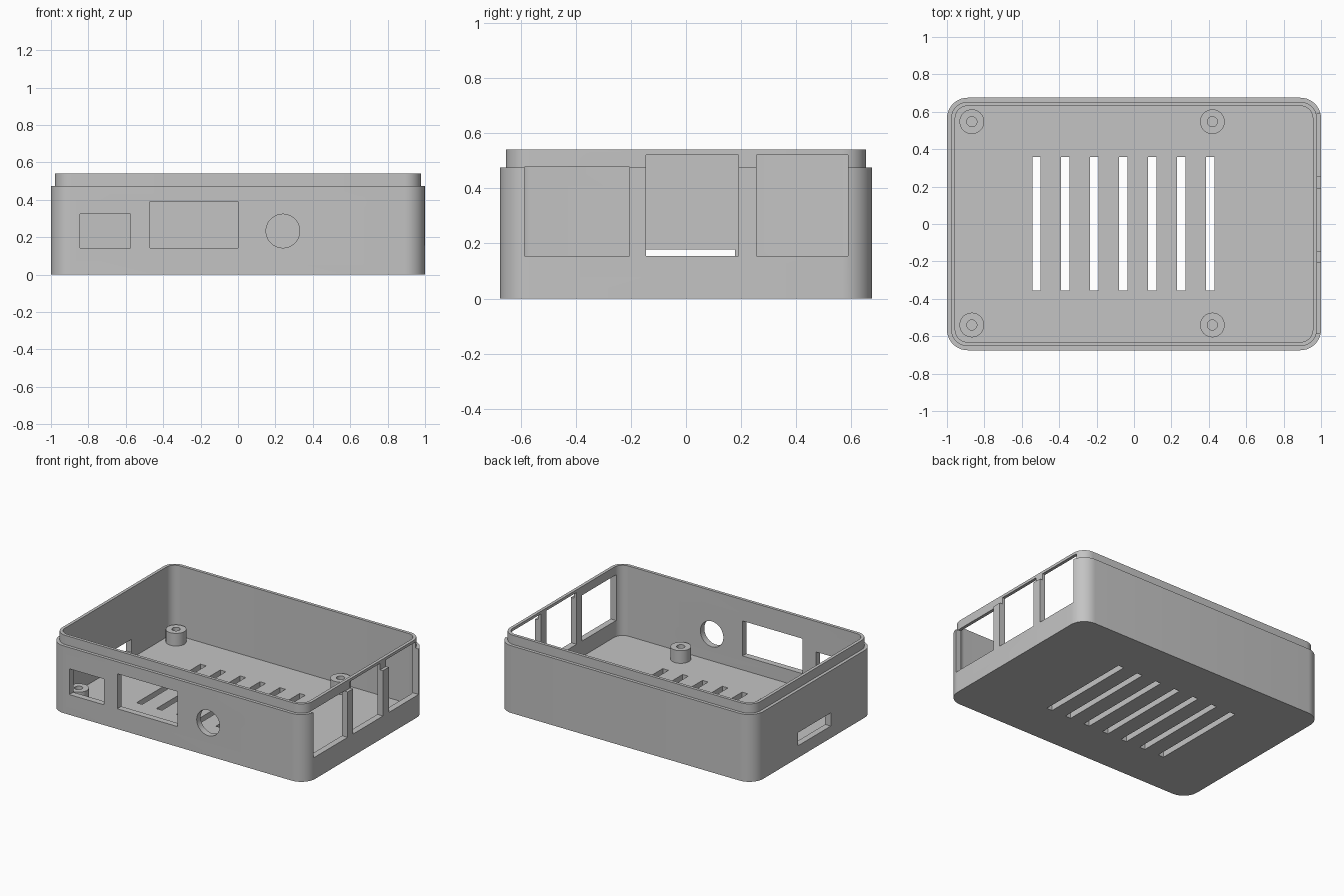
import bpy, bmesh, math
from mathutils import Matrix, Vector

if "Cube" in bpy.data.objects:
    bpy.data.objects.remove(bpy.data.objects["Cube"], do_unlink=True)

HALF_X, HALF_Y, RADIUS = 1.0, 0.675, 0.11
RIM, TOP, FLOOR, WALL = 0.475, 0.54, 0.044, 0.044

grey = bpy.data.materials.new("plain_grey")
grey.use_nodes = True
grey.diffuse_color = (0.55, 0.55, 0.55, 1)
grey.node_tree.nodes["Principled BSDF"].inputs["Base Color"].default_value = (0.55, 0.55, 0.55, 1)


def rounded_ring(inset, z, steps=10):
    """Points of a rounded rectangle, inset from the outer wall."""
    r = RADIUS - inset
    points = []
    for quarter, (sx, sy) in enumerate([(1, 1), (-1, 1), (-1, -1), (1, -1)]):
        for i in range(steps + 1):
            a = math.pi / 2 * (quarter + i / steps)
            points.append((sx * (HALF_X - RADIUS) + r * math.cos(a),
                           sy * (HALF_Y - RADIUS) + r * math.sin(a), z))
    return points


def circle_ring(r, z, steps=32):
    return [(r * math.cos(2 * math.pi * i / steps),
             r * math.sin(2 * math.pi * i / steps), z) for i in range(steps)]


def make_object(name, bm):
    bmesh.ops.recalc_face_normals(bm, faces=bm.faces)
    mesh = bpy.data.meshes.new(name)
    bm.to_mesh(mesh)
    bm.free()
    mesh.materials.append(grey)
    obj = bpy.data.objects.new(name, mesh)
    bpy.context.collection.objects.link(obj)
    return obj


def stack_rings(name, rings):
    """Join successive rings with quads and cap both ends."""
    bm = bmesh.new()
    loops = [[bm.verts.new(p) for p in ring] for ring in rings]
    n = len(loops[0])
    for a, b in zip(loops, loops[1:]):
        for i in range(n):
            j = (i + 1) % n
            bm.faces.new((a[i], a[j], b[j], b[i]))
    bm.faces.new(loops[0])
    bm.faces.new(loops[-1])
    return make_object(name, bm)


def add_box(bm, low, high):
    low, high = Vector(low), Vector(high)
    matrix = Matrix.Translation((low + high) / 2) @ Matrix.Diagonal((high - low).to_4d())
    bmesh.ops.create_cube(bm, size=1, matrix=matrix)


def smooth(obj):
    bpy.ops.object.select_all(action="DESELECT")
    obj.select_set(True)
    bpy.context.view_layer.objects.active = obj
    bpy.ops.object.shade_smooth_by_angle(angle=math.radians(30))


# Open tray with a stepped lip around the top
tray = stack_rings("case_tray", [
    rounded_ring(0, 0), rounded_ring(0, RIM),
    rounded_ring(WALL / 2, RIM), rounded_ring(WALL / 2, TOP),
    rounded_ring(WALL, TOP), rounded_ring(WALL, FLOOR)])

cut = bmesh.new()
# Vent slots in the floor
for i in range(7):
    x = -0.522 + i * 0.155
    add_box(cut, (x - 0.022, -0.355, -0.1), (x + 0.022, 0.358, 0.1))
# Front wall ports
add_box(cut, (-0.845, -0.75, 0.143), (-0.575, -0.6, 0.325))
add_box(cut, (-0.47, -0.75, 0.143), (0, -0.6, 0.39))
bmesh.ops.create_cone(cut, cap_ends=True, segments=48, radius1=0.09, radius2=0.09, depth=0.15,
                      matrix=Matrix.Translation((0.24, -0.675, 0.233)) @ Matrix.Rotation(math.pi / 2, 4, "X"))
# Tall ports in the +x wall
for y0, y1, z1 in [(-0.585, -0.205, 0.478), (-0.145, 0.19, 0.521), (0.255, 0.588, 0.521)]:
    add_box(cut, (0.9, y0, 0.155), (1.1, y1, z1))
# Card slot in the -x wall
add_box(cut, (-1.1, -0.187, 0.085), (-0.94, 0.178, 0.178))
cutter = make_object("opening_cutter", cut)
cutter.hide_render = True

boolean = tray.modifiers.new("openings", "BOOLEAN")
boolean.operation = "DIFFERENCE"
boolean.solver = "EXACT"
boolean.object = cutter
bpy.context.view_layer.objects.active = tray
bpy.ops.object.modifier_apply(modifier=boolean.name)
bpy.data.objects.remove(cutter, do_unlink=True)
smooth(tray)

# Hollow screw posts on the floor
for side, x in [("right", -0.867), ("left", 0.419)]:
    for end, y in [("front", -0.54), ("back", 0.547)]:
        post = stack_rings(f"screw_post_{end}_{side}", [
            circle_ring(0.066, FLOOR - 0.01), circle_ring(0.066, 0.133),
            circle_ring(0.027, 0.133), circle_ring(0.027, FLOOR)])
        post.location = (x, y, 0)
        smooth(post)
